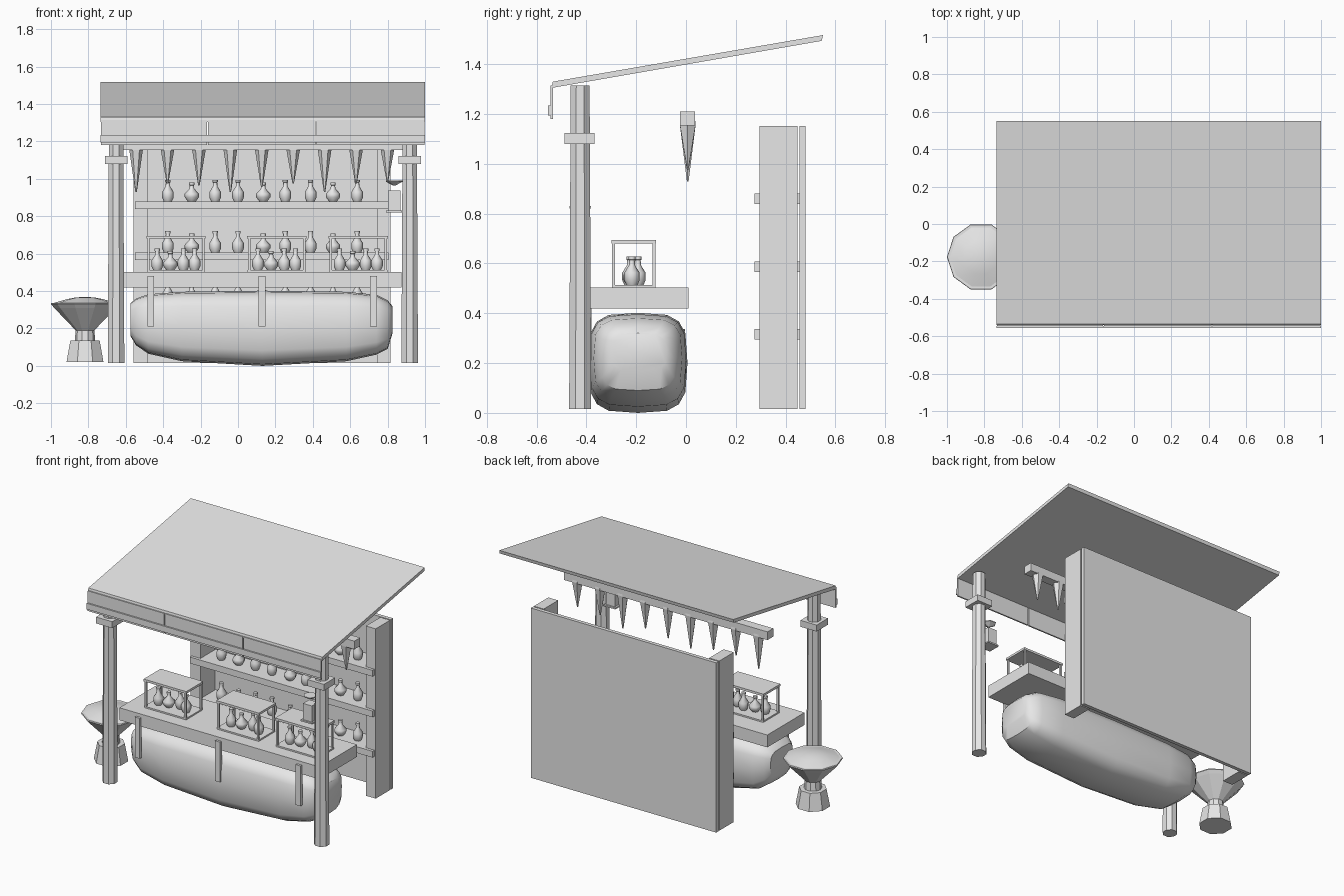
import bpy, math
from math import cos, sin, pi
from mathutils import Vector

if "Cube" in bpy.data.objects:
    bpy.data.objects.remove(bpy.data.objects["Cube"], do_unlink=True)

grey = bpy.data.materials.new("plain_grey")
grey.use_nodes = True
grey.diffuse_color = (0.8, 0.8, 0.8, 1)
grey.node_tree.nodes["Principled BSDF"].inputs["Base Color"].default_value = (0.8, 0.8, 0.8, 1)


def make(name, verts, faces, smooth=None):
    mesh = bpy.data.meshes.new(name)
    mesh.from_pydata(verts, [], faces)
    mesh.materials.append(grey)
    obj = bpy.data.objects.new(name, mesh)
    bpy.context.collection.objects.link(obj)
    if smooth:
        bpy.ops.object.select_all(action="DESELECT")
        obj.select_set(True)
        bpy.context.view_layer.objects.active = obj
        bpy.ops.object.shade_smooth_by_angle(angle=math.radians(smooth))
    return obj


def loft(name, rings, smooth=None):
    """Skin a stack of equal-sized rings and cap both ends."""
    n = len(rings[0])
    verts = [v for ring in rings for v in ring]
    faces = [(k * n + i, k * n + (i + 1) % n, (k + 1) * n + (i + 1) % n, (k + 1) * n + i)
             for k in range(len(rings) - 1) for i in range(n)]
    faces.append(tuple(reversed(range(n))))
    faces.append(tuple(range(len(verts) - n, len(verts))))
    return make(name, verts, faces, smooth)


def box(name, x0, x1, y0, y1, z0, z1):
    rings = [[(x0, y0, z), (x1, y0, z), (x1, y1, z), (x0, y1, z)] for z in (z0, z1)]
    return loft(name, rings)


def turned(name, x, y, z, profile, sides, smooth=None, phase=0.0):
    """Lathe a (radius, height) profile about a vertical axis."""
    rings = [[(x + r * cos(phase + 2 * pi * i / sides),
               y + r * sin(phase + 2 * pi * i / sides), z + h) for i in range(sides)]
             for r, h in profile]
    return loft(name, rings, smooth)


# Sloping roof slab
roof_side = [(-0.54, 1.305), (0.545, 1.494), (0.55, 1.517), (-0.535, 1.33)]
loft("roof", [[(x, y, z) for y, z in roof_side] for x in (-0.735, 1.0)])

# Front fascia boards with a trim strip
for i, (a, b) in enumerate([(-0.733, -0.166), (-0.16, 0.415), (0.421, 0.998)]):
    box(f"fascia_board_{i}", a, b, -0.545, -0.535, 1.18, 1.315)
box("fascia_trim", -0.735, 1.0, -0.555, -0.545, 1.195, 1.235)

# Front posts with collars
for side, x in (("right", -0.652), ("left", 0.918)):
    turned(f"{side}_post", x, -0.425, 0.015, [(0.048, 0), (0.041, 1.3)], 8, phase=pi / 8)
    box(f"{side}_post_collar", x - 0.06, x + 0.06, -0.487, -0.367, 1.08, 1.123)

# Back wall, side pillars and shelves
box("back_panel", -0.56, 0.815, 0.455, 0.48, 0.015, 1.153)
box("right_pillar", -0.56, -0.485, 0.295, 0.447, 0.015, 1.153)
box("left_pillar", 0.742, 0.815, 0.295, 0.447, 0.015, 1.153)
shelf_heights = (0.295, 0.565, 0.838)
for i, z in enumerate(shelf_heights):
    box(f"shelf_{i}", -0.55, 0.805, 0.275, 0.455, z, z + 0.042)

# Counter top with straps on its front edge
box("counter", -0.61, 0.875, -0.385, 0.01, 0.42, 0.503)
for i, x in enumerate((-0.467, 0.128, 0.725)):
    box(f"counter_strap_{i}", x - 0.018, x + 0.018, -0.4, -0.38, 0.21, 0.48)

# Rounded body under the counter: squarish sections along its length
sections = [(-0.575, 0.12, 0.16, 0.335), (-0.545, 0.15, 0.11, 0.36), (-0.48, 0.178, 0.065, 0.383),
            (-0.3, 0.194, 0.025, 0.396), (0.13, 0.199, 0.0, 0.402), (0.58, 0.194, 0.025, 0.396),
            (0.74, 0.178, 0.06, 0.38), (0.8, 0.15, 0.09, 0.35), (0.825, 0.115, 0.17, 0.32)]


def section(x, half, low, high, n=16):
    ring = []
    for i in range(n):
        c, s = cos(2 * pi * i / n), sin(2 * pi * i / n)
        y = math.copysign(abs(c) ** 0.55, c) * half
        z = math.copysign(abs(s) ** 0.55, s) * (high - low) / 2
        ring.append((x, y - 0.193, z + (low + high) / 2))
    return ring


loft("rounded_body", [section(*s) for s in sections], 40)

# Bottles: slim and round shapes
slim = [(0.022, 0), (0.031, 0.02), (0.031, 0.05), (0.012, 0.08), (0.011, 0.1), (0.014, 0.102), (0.014, 0.115)]
squat = [(0.022, 0), (0.038, 0.022), (0.038, 0.04), (0.013, 0.068), (0.011, 0.085), (0.014, 0.087), (0.014, 0.1)]


def bottle(name, x, y, z, is_round):
    turned(name, x, y, z, squat if is_round else slim, 8, 50)


for row, z in enumerate(shelf_heights):
    for i, x in enumerate((-0.375, -0.247, -0.122, 0, 0.135, 0.253, 0.388, 0.508, 0.637)):
        bottle(f"shelf_bottle_{row}_{i}", x, 0.36, z + 0.042, i in (1, 4, 7))

# Display crates on the counter, each holding four bottles
for k, x in enumerate((-0.332, 0.207, 0.643)):
    box(f"crate_lid_{k}", x - 0.158, x + 0.158, -0.3, -0.12, 0.68, 0.695)
    box(f"crate_base_{k}", x - 0.155, x + 0.155, -0.297, -0.123, 0.503, 0.513)
    for i, (sx, sy) in enumerate([(-1, -1), (1, -1), (1, 1), (-1, 1)]):
        px, py = x + sx * 0.147, -0.21 + sy * 0.081
        box(f"crate_corner_{k}_{i}", px - 0.006, px + 0.006, py - 0.006, py + 0.006, 0.513, 0.68)
    for i, (dx, dy) in enumerate([(-0.1, -0.02), (-0.03, -0.01), (0.04, 0.012), (0.1, -0.012)]):
        bottle(f"crate_bottle_{k}_{i}", x + dx, -0.205 + dy, 0.513, i == 1)

# Rail with hanging tapered pieces
box("hanging_rail", -0.63, 0.88, -0.025, 0.037, 1.155, 1.21)
tips = (0.93, 0.975, 0.965, 0.93, 0.955, 0.975, 0.93, 0.975, 0.985)
for i, tip in enumerate(tips):
    turned(f"hanging_cone_{i}", -0.545 + i * 0.168, 0.007, 0,
           [(0.004, tip), (0.037, 1.16), (0.03, 1.2)], 6)

# Lantern beside the left post
box("lantern_body", 0.803, 0.868, -0.458, -0.393, 0.83, 0.938)
box("lantern_base", 0.792, 0.878, -0.468, -0.382, 0.82, 0.83)
turned("lantern_cap", 0.835, -0.425, 0, [(0.008, 0.965), (0.045, 0.985), (0.045, 0.99)], 6)

# Brazier bowl on a faceted foot
turned("brazier_foot", -0.818, -0.176, 0, [(0.107, 0.02), (0.085, 0.135)], 8, phase=pi / 8)
turned("brazier_bowl", -0.818, -0.176, 0,
       [(0.055, 0.13), (0.05, 0.19), (0.165, 0.31), (0.182, 0.33), (0.18, 0.337)], 10)
turned("brazier_fill", -0.818, -0.176, 0,
       [(0.172, 0.335), (0.095, 0.357), (0.05, 0.366), (0.01, 0.368)], 10, 40)
